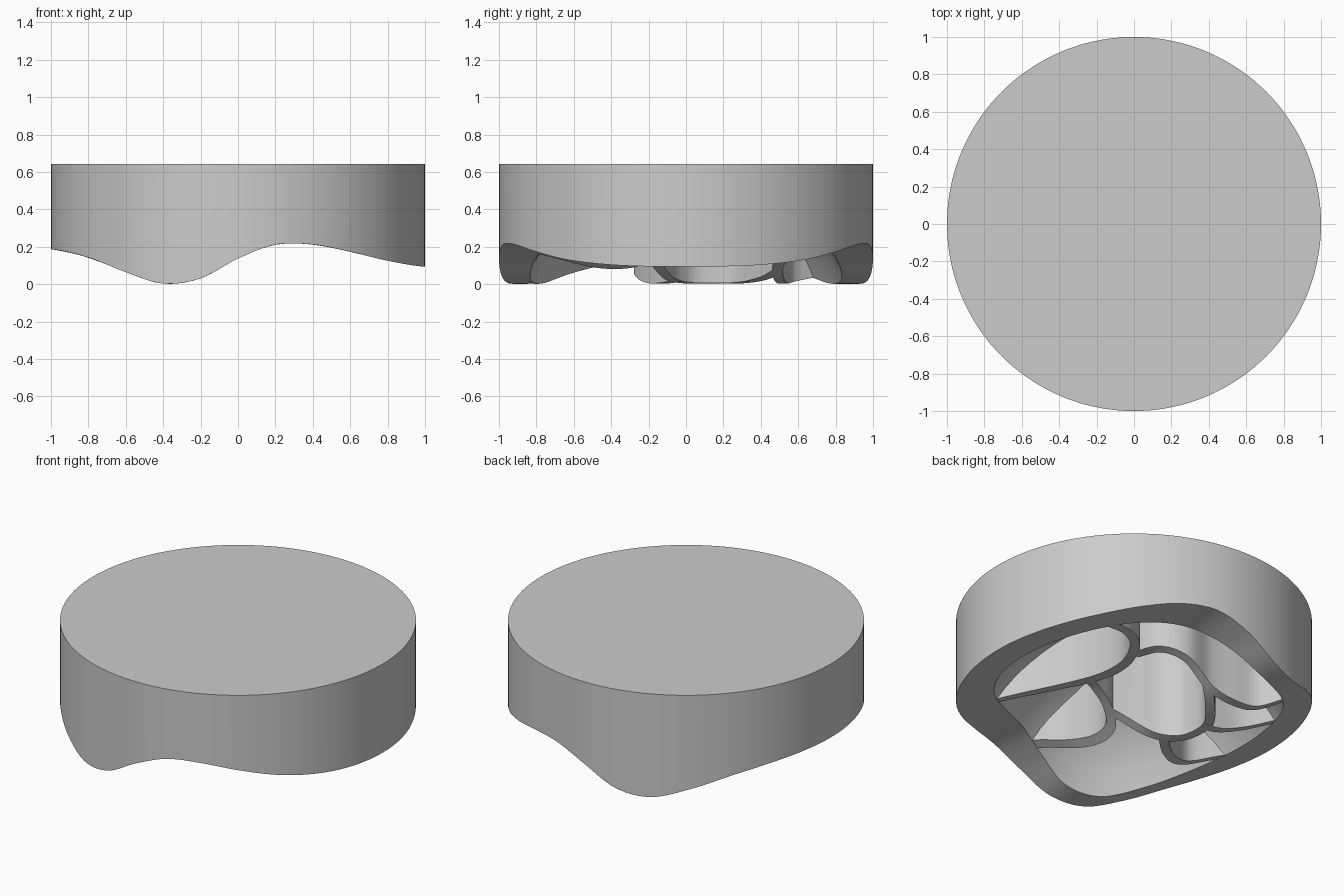
import bpy, bmesh, math
from mathutils import Vector

if "Cube" in bpy.data.objects:
    bpy.data.objects.remove(bpy.data.objects["Cube"])

TOP, SEGMENTS = 0.643, 144
DOME_RADIUS, DOME_CENTRE = 0.93, -0.33
RIB_WIDTH, RIB_TOP = 0.055, 0.615

grey = bpy.data.materials.new("plain grey")
grey.use_nodes = True
grey.diffuse_color = (0.6, 0.6, 0.6, 1)
grey.node_tree.nodes["Principled BSDF"].inputs["Base Color"].default_value = (0.6, 0.6, 0.6, 1)


def catmull(a, b, c, d, t):
    return 0.5 * (2 * b + (c - a) * t + (2 * a - 5 * b + 4 * c - d) * t * t
                  + (3 * b - a - 3 * c + d) * t ** 3)


# Height of the wavy underside at evenly spaced x from -1 to 1
WAVE = [0.187, 0.142, 0.064, 0.003, 0.031, 0.137, 0.211, 0.212, 0.173, 0.125, 0.093]


def wave(x):
    p = (max(-1, min(1, x)) + 1) * 5
    i = min(int(p), 9)
    a, d = WAVE[max(i - 1, 0)], WAVE[min(i + 2, 10)]
    return catmull(a, WAVE[i], WAVE[i + 1], d, p - i)


def finish(name, bm):
    bmesh.ops.recalc_face_normals(bm, faces=bm.faces)
    mesh = bpy.data.meshes.new(name)
    for face in bm.faces:
        face.smooth = True
    bm.to_mesh(mesh)
    bm.free()
    mesh.set_sharp_from_angle(angle=math.radians(35))
    mesh.materials.append(grey)
    obj = bpy.data.objects.new(name, mesh)
    bpy.context.collection.objects.link(obj)


def bridge(bm, a, b):
    n = len(a)
    for i in range(n):
        bm.faces.new((a[i], a[(i + 1) % n], b[(i + 1) % n], b[i]))


# Round body: flat top, wavy rim, domed hollow underneath
def dome(r):
    return DOME_CENTRE + math.sqrt(DOME_RADIUS ** 2 - r * r)


def rim_radius(angle):
    """Radius at which the dome meets the wavy underside."""
    r = 0.8
    for _ in range(30):
        r = math.sqrt(DOME_RADIUS ** 2 - (wave(r * math.cos(angle)) - DOME_CENTRE) ** 2)
    return r


ANGLES = [math.tau * i / SEGMENTS for i in range(SEGMENTS)]
INNER = [rim_radius(a) for a in ANGLES]


def ring(bm, radii, height):
    return [bm.verts.new((r * math.cos(a), r * math.sin(a), height(r, r * math.cos(a))))
            for r, a in zip(radii, ANGLES)]


bm = bmesh.new()
outer = [1] * SEGMENTS
rings = [
    ring(bm, outer, lambda r, x: TOP),
    ring(bm, outer, lambda r, x: wave(x)),
    ring(bm, [(1 + r) / 2 for r in INNER], lambda r, x: wave(x)),
]
for k in range(16):
    rings.append(ring(bm, [r * (1 - k / 16) for r in INNER], lambda r, x: dome(r)))
for a, b in zip(rings, rings[1:]):
    bridge(bm, a, b)
bm.faces.new(rings[0])
bm.faces.new(rings[-1])
finish("body", bm)


# Curved dividing ribs under the top
def rib(name, points, steps=8):
    pts = [Vector(p) for p in points]
    pts = [2 * pts[0] - pts[1]] + pts + [2 * pts[-1] - pts[-2]]
    path = [catmull(*pts[i:i + 4], k / steps)
            for i in range(len(pts) - 3) for k in range(steps)] + [pts[-2]]
    bm = bmesh.new()
    sections = []
    for i, p in enumerate(path):
        along = path[min(i + 1, len(path) - 1)] - path[max(i - 1, 0)]
        side = Vector((-along.y, along.x)).normalized() * RIB_WIDTH / 2
        l, r = p + side, p - side
        sections.append([bm.verts.new(v) for v in (
            (l.x, l.y, wave(l.x) + 0.002), (r.x, r.y, wave(r.x) + 0.002),
            (r.x, r.y, RIB_TOP), (l.x, l.y, RIB_TOP))])
    for a, b in zip(sections, sections[1:]):
        bridge(bm, a, b)
    bm.faces.new(sections[0])
    bm.faces.new(sections[-1])
    finish(name, bm)


rib("long_rib", [(0.6, -0.67), (0.54, -0.585), (0.37, -0.34), (0.24, -0.07), (0.215, 0.165),
                 (0.295, 0.36), (0.44, 0.47), (0.64, 0.53)])
rib("left_pocket_rib", [(0.1, -0.86), (0.065, -0.76), (-0.03, -0.58), (-0.075, -0.415),
                        (-0.055, -0.27), (0.045, -0.178), (0.16, -0.13), (0.24, -0.1)])
rib("centre_upper_rib", [(0.235, 0.29), (0.18, 0.44), (0.05, 0.515), (-0.125, 0.49),
                         (-0.295, 0.51), (-0.455, 0.55), (-0.56, 0.7)])
rib("centre_lower_rib", [(-0.125, 0.49), (-0.235, 0.385), (-0.345, 0.235), (-0.345, 0.06),
                         (-0.26, -0.055), (-0.132, -0.125), (0.02, -0.195)])
rib("side_rib", [(-0.345, 0.205), (-0.56, 0.24), (-0.73, 0.33), (-0.82, 0.38)])
rib("small_pocket_rib", [(-0.26, -0.055), (-0.385, -0.16), (-0.575, -0.25),
                         (-0.75, -0.195), (-0.85, -0.14)])
